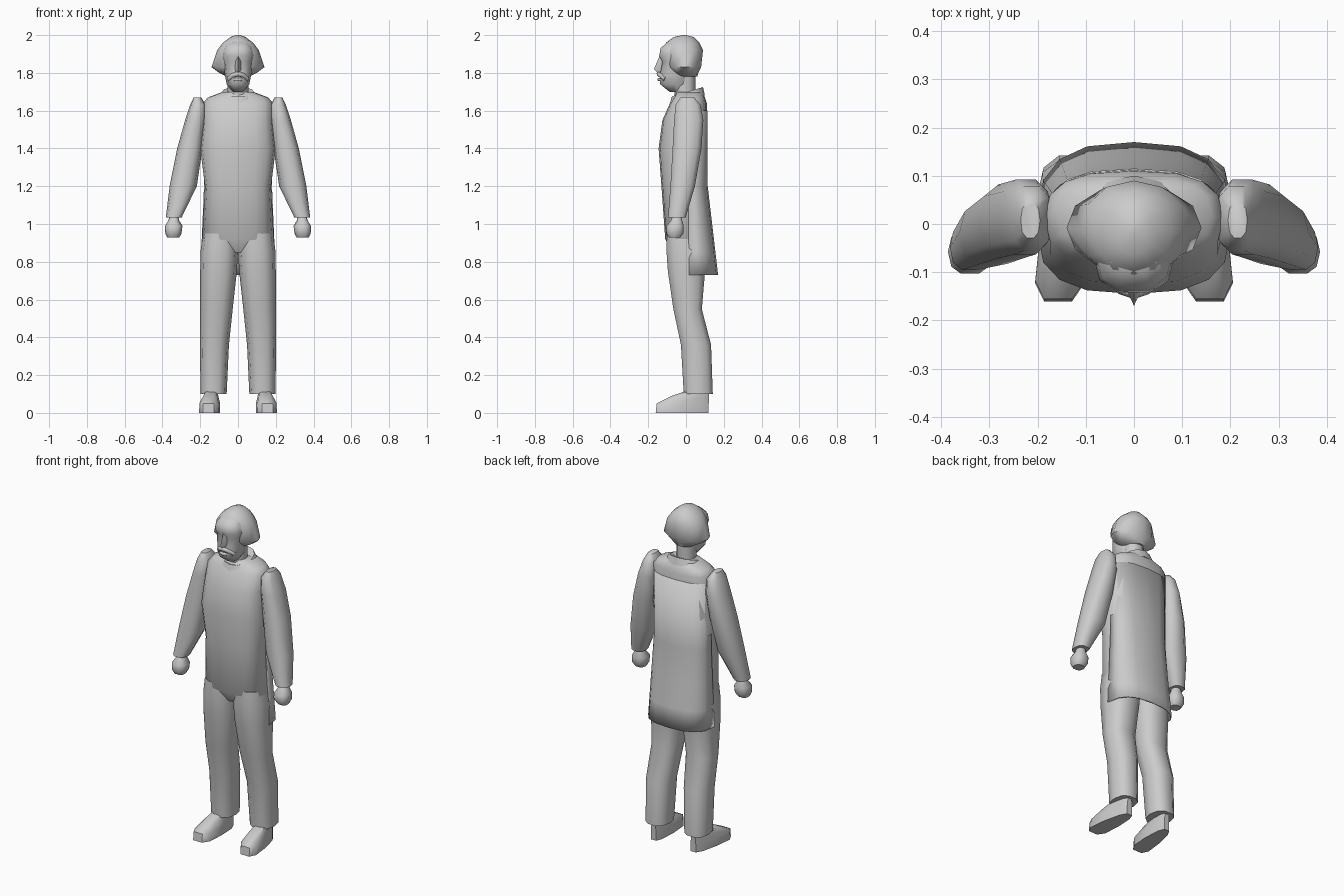
import bpy, bmesh
from math import cos, sin, pi, radians, copysign

cube = bpy.data.objects.get("Cube")
if cube:
    bpy.data.objects.remove(cube, do_unlink=True)

grey = (.6, .6, .6, 1)
material = bpy.data.materials.new("light grey")
material.use_nodes = True
material.diffuse_color = grey
material.node_tree.nodes["Principled BSDF"].inputs["Base Color"].default_value = grey


def finish(name, data):
    """Link a new object, colour it and smooth its gentle edges."""
    part = bpy.data.objects.new(name, data)
    bpy.context.scene.collection.objects.link(part)
    part.data.materials.append(material)
    if part.type == "MESH":
        bpy.ops.object.select_all(action="DESELECT")
        part.select_set(True)
        bpy.context.view_layer.objects.active = part
        bpy.ops.object.shade_smooth_by_angle(angle=radians(50))
    return part


def skin(name, rings, closed=True):
    """Join rings of equal point count into one surface."""
    bm = bmesh.new()
    rows = [[bm.verts.new(point) for point in ring] for ring in rings]
    count = len(rows[0])
    for lower, upper in zip(rows, rows[1:]):
        for i in range(count if closed else count - 1):
            j = (i + 1) % count
            bm.faces.new((lower[i], lower[j], upper[j], upper[i]))
    if closed:
        bm.faces.new(rows[0])
        bm.faces.new(rows[-1])
    bmesh.ops.recalc_face_normals(bm, faces=bm.faces)
    mesh = bpy.data.meshes.new(name)
    bm.to_mesh(mesh)
    bm.free()
    return finish(name, mesh)


def bend(value, power):
    return copysign(abs(value) ** power, value)


def oval(z, half, front, back, middle=0, sides=10, power=.8, tilt=0):
    """Level ring with rounded corners; tilt lifts its back edge."""
    centre, depth = (front + back) / 2, (back - front) / 2
    turns = [2 * pi * i / sides for i in range(sides)]
    return [(middle + half * bend(cos(turn), power),
             centre + depth * bend(sin(turn), power),
             z + tilt * sin(turn)) for turn in turns]


def pair(name, rings):
    """Skin the left part and its mirror image."""
    for word, side in (("left_", 1), ("right_", -1)):
        skin(word + name, [[(side * x, y, z) for x, y, z in ring] for ring in rings])


def body_ring(**shape):
    return oval(sides=16, power=.75, **shape)


def round_ring(**shape):
    return oval(sides=12, power=.95, **shape)


def tube(name, points, radius):
    curve = bpy.data.curves.new(name, "CURVE")
    curve.dimensions = "3D"
    curve.bevel_depth = radius
    curve.bevel_resolution = 1
    curve.use_fill_caps = True
    spline = curve.splines.new("POLY")
    spline.points.add(len(points) - 1)
    for target, point in zip(spline.points, points):
        target.co = (*point, 1)
    finish(name, curve)


# Torso, from the crotch to the base of the neck
skin("torso", [
    body_ring(z=.85, half=.12, front=-.07, back=.09),
    body_ring(z=.92, half=.19, front=-.11, back=.11),
    body_ring(z=1.2, half=.175, front=-.13, back=.1),
    body_ring(z=1.4, half=.2, front=-.145, back=.11),
    body_ring(z=1.55, half=.185, front=-.125, back=.115),
    body_ring(z=1.64, half=.185, front=-.085, back=.11),
    body_ring(z=1.67, half=.16, front=-.065, back=.1),
    body_ring(z=1.7, half=.08, front=-.05, back=.085),
])

# Coat back: open sheet, straight to the waist and flared below it
waist, hem, side_edge = 1.2, .73, .015
coat_rows = []
for z in (1.6, waist, 1, .85, hem):
    flare = (waist - min(z, waist)) / (waist - hem)
    half, depth = .18 + .02 * flare, .1 + .055 * flare
    arc = [pi * i / 8 for i in range(9)]
    coat_rows.append([(half * bend(cos(turn), .75),
                       side_edge + depth * bend(sin(turn), .75), z) for turn in arc])
coat = skin("coat_back", coat_rows, closed=False)
coat.modifiers.new("cloth", "SOLIDIFY").thickness = .008

# Collar, higher at the nape, and neck
skin("collar", [
    round_ring(z=1.66, half=.12, front=-.085, back=.1, tilt=.02),
    round_ring(z=1.7, half=.085, front=-.075, back=.09, tilt=.025),
    round_ring(z=1.69, half=.06, front=-.055, back=.065, tilt=.02),
])
skin("neck", [round_ring(z=z, half=.055, front=-.06, back=.05) for z in (1.64, 1.82)])

# Skull and hair, flaring out over the ears
skin("hair", [
    round_ring(z=1.78, half=.06, front=-.05, back=.06),
    round_ring(z=1.8, half=.1, front=-.075, back=.065),
    round_ring(z=1.83, half=.14, front=-.095, back=.08),
    round_ring(z=1.92, half=.11, front=-.115, back=.09),
    round_ring(z=1.96, half=.08, front=-.105, back=.07),
    round_ring(z=1.99, half=.04, front=-.065, back=.04),
    round_ring(z=2, half=.01, front=-.02, back=0),
])

# Face, from the chin to the brow
skin("face", [
    oval(z=1.7, half=.03, front=-.09, back=.02),
    oval(z=1.74, half=.06, front=-.14, back=.02),
    oval(z=1.79, half=.07, front=-.14, back=.02),
    oval(z=1.86, half=.08, front=-.128, back=.02),
    oval(z=1.89, half=.085, front=-.145, back=.02),
    oval(z=1.93, half=.08, front=-.138, back=.02),
    oval(z=1.965, half=.055, front=-.1, back=.02),
])


def nose_row(z, half, tip):
    return [(-half, -.115, z), (0, tip, z), (half, -.115, z)]


skin("nose", [
    nose_row(z=1.8, half=.02, tip=-.15),
    nose_row(z=1.82, half=.025, tip=-.17),
    nose_row(z=1.89, half=.015, tip=-.14),
])


def lip(name, z, half, droop, radius):
    steps = (-1, -.5, 0, .5, 1)
    tube(name, [(half * step, -.143 + .035 * step * step, z - droop * step * step)
                for step in steps], radius)


# Drooping moustache over a straight lower lip
lip("moustache", z=1.795, half=.05, droop=.028, radius=.013)
lip("lower_lip", z=1.765, half=.035, droop=0, radius=.009)

# Sleeves, bowed outwards and forwards to the cuffs
pair("arm", [
    oval(z=1.67, middle=.215, half=.02, front=-.03, back=.045),
    oval(z=1.63, middle=.212, half=.042, front=-.058, back=.08),
    oval(z=1.55, middle=.225, half=.055, front=-.066, back=.095),
    oval(z=1.4, middle=.255, half=.067, front=-.074, back=.085),
    oval(z=1.2, middle=.29, half=.072, front=-.085, back=.05),
    oval(z=1.035, middle=.34, half=.042, front=-.097, back=0),
])

# Fists
pair("hand", [
    oval(z=1.05, middle=.338, half=.022, front=-.07, back=-.025),
    oval(z=1.02, middle=.34, half=.028, front=-.08, back=-.02),
    oval(z=.99, middle=.34, half=.046, front=-.105, back=-.01),
    oval(z=.95, middle=.342, half=.043, front=-.105, back=-.012),
    oval(z=.928, middle=.343, half=.032, front=-.09, back=-.03),
])

# Trouser legs, thighs leaning forwards and shins back
pair("leg", [
    oval(z=.1, middle=.129, half=.069, front=-.015, back=.145),
    oval(z=.36, middle=.125, half=.077, front=-.03, back=.136),
    oval(z=.55, middle=.114, half=.086, front=-.07, back=.087),
    oval(z=.75, middle=.103, half=.097, front=-.1, back=.105),
    oval(z=.86, middle=.099, half=.099, front=-.108, back=.115),
    oval(z=.95, middle=.093, half=.093, front=-.105, back=.1),
])


def shoe_ring(z, front, narrow=1):
    """Sole outline that widens and turns out towards the toe."""
    outline = oval(z, narrow, front, back=.125, power=.65)
    return [(.143 - .09 * y + x * (.048 - .09 * y), y, z) for x, y, z in outline]


pair("shoe", [
    shoe_ring(z=0, front=-.165),
    shoe_ring(z=.05, front=-.16),
    shoe_ring(z=.09, front=-.08, narrow=.8),
    shoe_ring(z=.12, front=.01, narrow=.7),
])
